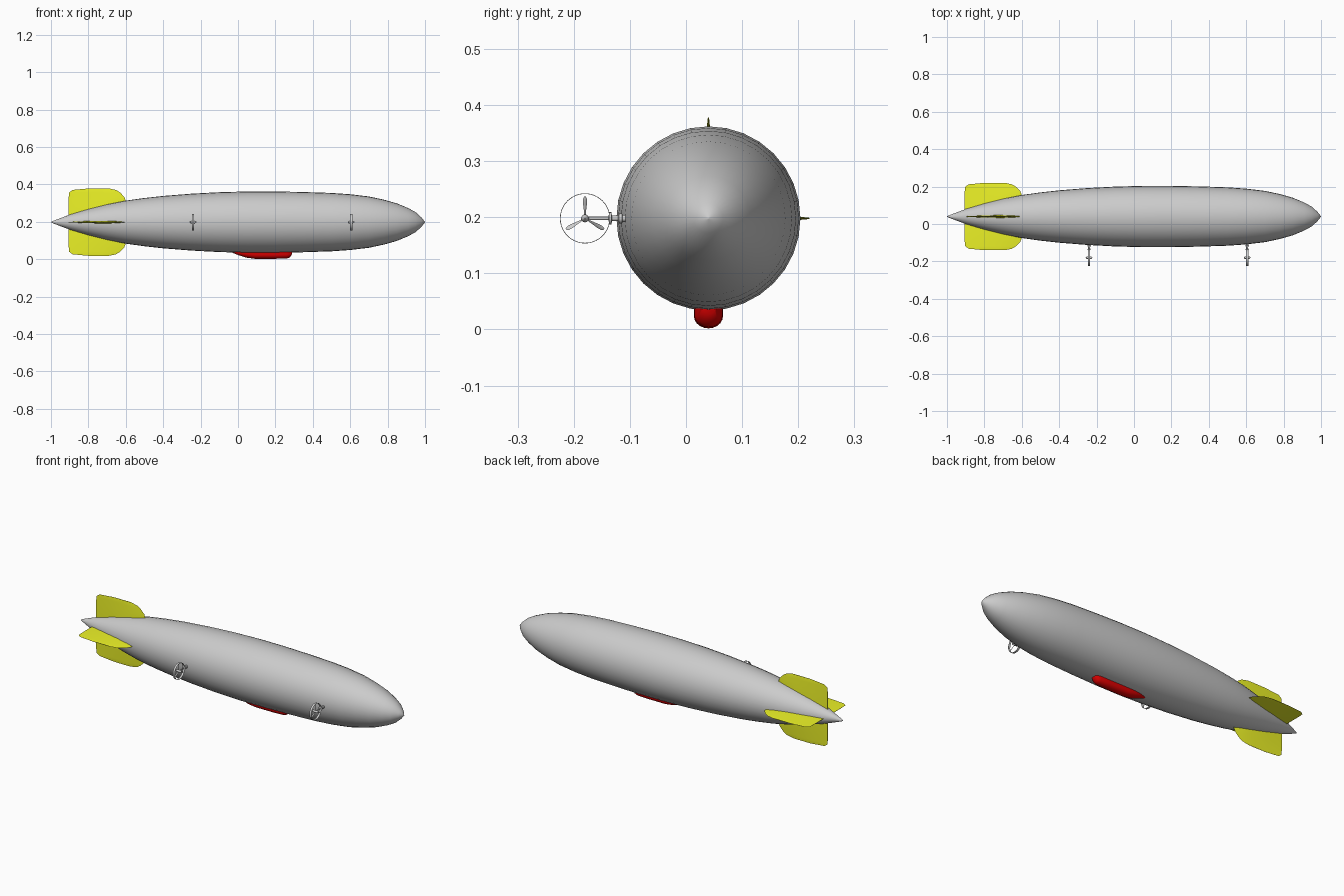
import bpy, bmesh
from math import sin, cos, pi, radians
from mathutils import Vector, Matrix

if "Cube" in bpy.data.objects:
    bpy.data.objects.remove(bpy.data.objects["Cube"])

CY, CZ = 0.04, 0.198          # hull axis


def material(name, rgb):
    m = bpy.data.materials.new(name)
    m.diffuse_color = (*rgb, 1)
    m.use_nodes = True
    m.node_tree.nodes["Principled BSDF"].inputs["Base Color"].default_value = m.diffuse_color
    return m


YELLOW = material("yellow", (0.85, 0.9, 0.02))
RED = material("red", (0.7, 0.0, 0.0))


def finish(name, bm, mat=None, angle=40):
    bmesh.ops.recalc_face_normals(bm, faces=bm.faces)
    me = bpy.data.meshes.new(name)
    bm.to_mesh(me)
    bm.free()
    ob = bpy.data.objects.new(name, me)
    bpy.context.collection.objects.link(ob)
    if mat:
        me.materials.append(mat)
    bpy.ops.object.select_all(action='DESELECT')
    ob.select_set(True)
    bpy.context.view_layer.objects.active = ob
    bpy.ops.object.shade_smooth_by_angle(angle=radians(angle))
    return ob


def loft(bm, rings, closed=False):
    """Skin equal-length loops of points; cap the ends unless closed."""
    loops = [[bm.verts.new(p) for p in r] for r in rings]
    pairs = list(zip(loops, loops[1:]))
    if closed:
        pairs.append((loops[-1], loops[0]))
    for a, b in pairs:
        for i in range(len(a)):
            j = (i + 1) % len(a)
            bm.faces.new((a[i], a[j], b[j], b[i]))
    if not closed:
        bm.faces.new(loops[0])
        bm.faces.new(loops[-1])


def circle(c, r, axis, n):
    """Circle about the x or y axis."""
    out = []
    for i in range(n):
        u, v = r * cos(2 * pi * i / n), r * sin(2 * pi * i / n)
        out.append(Vector(c) + Vector((0, u, v) if axis == 'x' else (u, 0, v)))
    return out


# Envelope: revolved profile (x, radius)
profile = [(-1, .001), (-.985, .008), (-.9, .04), (-.8, .07), (-.7, .095), (-.6, .115),
           (-.5, .129), (-.4, .14), (-.25, .152), (-.1, .16), (.05, .164), (.2, .164),
           (.35, .161), (.5, .156), (.6, .149), (.7, .137), (.78, .12), (.85, .1),
           (.91, .075), (.95, .053), (.98, .026), (1, .001)]
bm = bmesh.new()
loft(bm, [circle((x, CY, CZ), r, 'x', 32) for x, r in profile])
finish("envelope", bm)

# Tail fins: (span, leading x, trailing x, half thickness), lens section
stations = [(.01, -.6, -.905, .010), (.06, -.6, -.905, .009), (.115, -.6, -.905, .006),
            (.135, -.608, -.905, .0045), (.158, -.63, -.903, .003),
            (.172, -.652, -.885, .002), (.18, -.69, -.8, .001)]
section = [(0, 0), (.12, .65), (.35, 1), (.7, .6), (1, .08),
           (1, -.08), (.7, -.6), (.35, -1), (.12, -.65)]
for k, name in enumerate(("left", "top", "right", "bottom")):
    bm = bmesh.new()
    loft(bm, [[(le + (te - le) * s, t * h, d) for s, t in section]
              for d, le, te, h in stations])
    bm.transform(Matrix.Translation((0, CY, CZ)) @ Matrix.Rotation(k * pi / 2 - pi / 2, 4, 'X'))
    finish(f"{name}_fin", bm, YELLOW)

# Gondola: U-shaped sections (x, half width, bottom z)
bm = bmesh.new()
rings = []
for x, w, bot in [(-.035, .006, .036), (0, .018, .022), (.045, .025, .008), (.09, .026, .002),
                  (.2, .026, .002), (.262, .025, .004), (.277, .021, .009), (.29, .014, .028)]:
    mid = bot + min(w, .055 - bot) * .85
    arc = [(x, CY + w * cos(pi + pi * i / 10), mid + (mid - bot) * sin(pi + pi * i / 10))
           for i in range(11)]
    rings.append([(x, CY - w, .06)] + arc + [(x, CY + w, .06)])
loft(bm, rings)
finish("gondola", bm, RED)

# Propeller units, both on the front side
PY = -0.18
for x, name in ((-.24, "rear"), (.605, "forward")):
    # Mounting arm with flanges
    bm = bmesh.new()
    arm = [(-.09, .006), (-.113, .006), (-.114, .009), (-.119, .009), (-.121, .005),
           (-.132, .005), (-.133, .011), (-.137, .011), (-.138, .003), (PY, .003)]
    loft(bm, [circle((x, y, CZ), r, 'y', 16) for y, r in arm])
    finish(f"{name}_propeller_arm", bm, angle=30)
    # Hub
    bm = bmesh.new()
    hub = [(-.018, .002), (-.014, .006), (.008, .007), (.014, .005), (.018, .001)]
    loft(bm, [circle((x + dx, PY, CZ), r, 'x', 16) for dx, r in hub])
    finish(f"{name}_propeller_hub", bm)
    # Three twisted blades
    bm = bmesh.new()
    for k in range(3):
        rot = Matrix.Rotation(k * 2 * pi / 3, 3, 'X')
        blade = []
        for d, w, twist in [(.003, .002, 55), (.015, .003, 45), (.027, .0045, 35),
                            (.035, .004, 28), (.039, .0015, 25)]:
            tw = Matrix.Rotation(radians(twist), 3, 'Z')
            blade.append([Vector((x, PY, CZ)) + rot @ (tw @ Vector((a, b, d)))
                          for a, b in ((0, -w), (.001, 0), (0, w), (-.001, 0))])
        loft(bm, blade)
    finish(f"{name}_propeller_blades", bm)
    # Shroud ring
    bm = bmesh.new()
    loft(bm, [circle((x + dx, PY, CZ), r, 'x', 40) for dx, r in
              ((-.006, .0435), (-.006, .0447), (.006, .0447), (.006, .0435))], closed=True)
    finish(f"{name}_propeller_shroud", bm)
